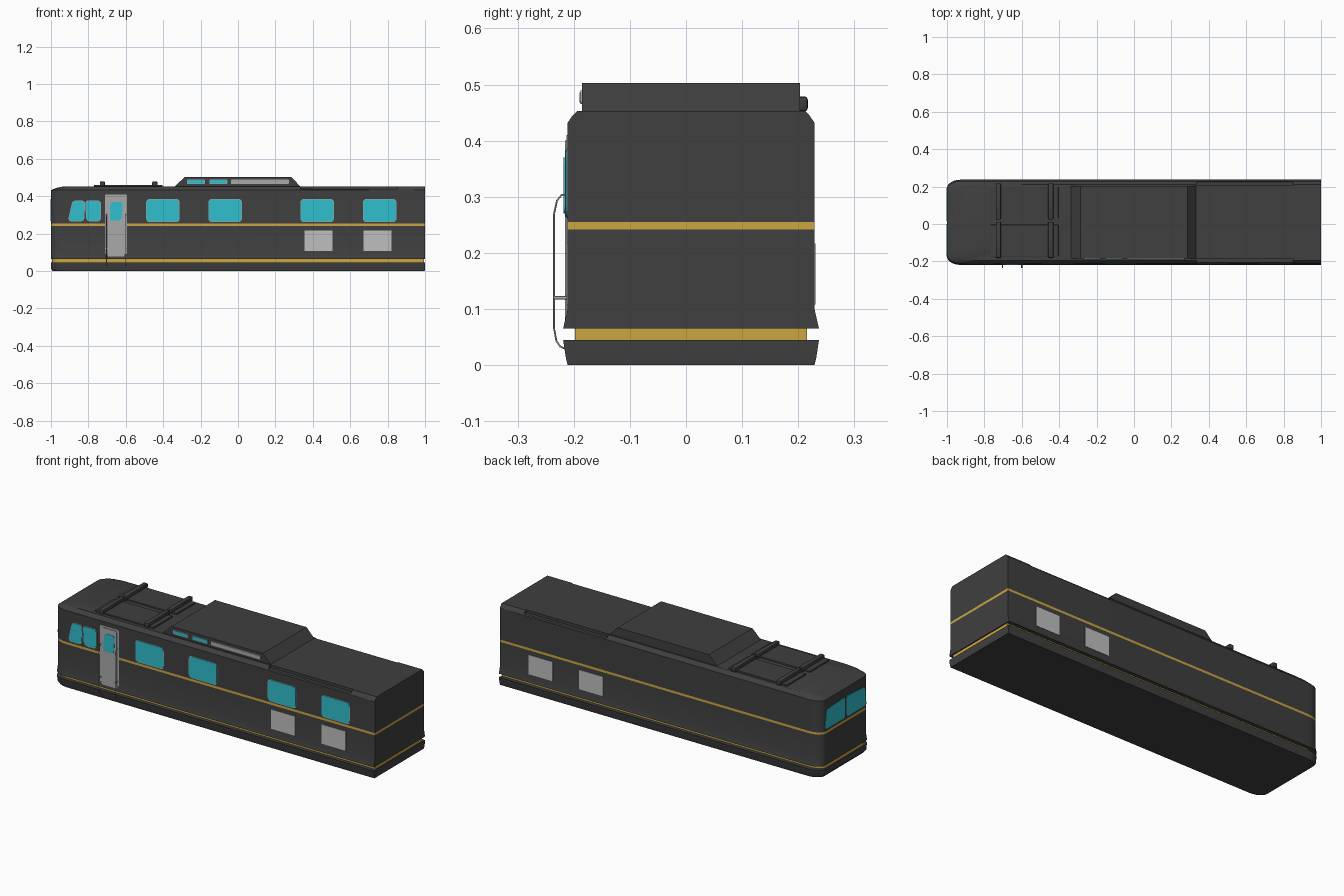
import bpy, bmesh, math
from mathutils import Vector

if "Cube" in bpy.data.objects:
    bpy.data.objects.remove(bpy.data.objects["Cube"])

CY = 0.009                      # body centre line in y
HY = 0.22                       # body half width
FRONT, BACK = CY - HY, CY + HY  # side wall planes


def material(name, rgb):
    m = bpy.data.materials.new(name)
    m.diffuse_color = (*rgb, 1)
    m.use_nodes = True
    m.node_tree.nodes["Principled BSDF"].inputs["Base Color"].default_value = m.diffuse_color
    return m


DARK = material("charcoal paint", (0.05, 0.05, 0.05))
GOLD = material("gold stripe", (0.60, 0.38, 0.055))
TEAL = material("teal glass", (0.03, 0.52, 0.62))
GREY = material("grey metal", (0.40, 0.40, 0.40))
VENT = material("light grey vent", (0.52, 0.52, 0.52))


def finish(name, bm, *mats):
    bmesh.ops.recalc_face_normals(bm, faces=bm.faces)
    me = bpy.data.meshes.new(name)
    bm.to_mesh(me)
    bm.free()
    ob = bpy.data.objects.new(name, me)
    bpy.context.collection.objects.link(ob)
    for m in mats:
        me.materials.append(m)
    return ob


def smooth(ob, angle=30):
    bpy.ops.object.select_all(action='DESELECT')
    ob.select_set(True)
    bpy.context.view_layer.objects.active = ob
    bpy.ops.object.shade_smooth_by_angle(angle=math.radians(angle))


def box(name, lo, hi, mat, bevel=0):
    bm = bmesh.new()
    bmesh.ops.create_cube(bm, size=1)
    for v in bm.verts:
        v.co = Vector([l + (c + 0.5) * (h - l) for c, l, h in zip(v.co, lo, hi)])
    if bevel:
        bmesh.ops.bevel(bm, geom=bm.edges[:], offset=bevel, segments=2,
                        profile=0.5, affect='EDGES')
    return finish(name, bm, mat)


def prism(name, pts, place, depth, mat, radius=0):
    """Extrude a 2D outline, placed in space by place(), optionally rounding corners."""
    bm = bmesh.new()
    f = bm.faces.new([bm.verts.new(place(u, z)) for u, z in pts])
    if radius:
        bmesh.ops.bevel(bm, geom=bm.verts[:], offset=radius, segments=4,
                        profile=0.5, affect='VERTICES')
    ext = bmesh.ops.extrude_face_region(bm, geom=bm.faces[:])
    bmesh.ops.translate(bm, vec=depth,
                        verts=[g for g in ext['geom'] if isinstance(g, bmesh.types.BMVert)])
    return finish(name, bm, mat)


def rect(a, b, c, d):
    return [(a, c), (b, c), (b, d), (a, d)]


def side_plate(name, pts, mat, out, radius=0, wall=FRONT):
    """Thin plate on a side wall, standing proud by out."""
    s = -1 if wall < 0 else 1
    return prism(name, pts, lambda x, z: (x, wall - s * 0.003, z),
                 (0, s * (0.003 + out), 0), mat, radius)


def grow(pts, d):
    cx = sum(p[0] for p in pts) / len(pts)
    cz = sum(p[1] for p in pts) / len(pts)
    return [(x + math.copysign(d, x - cx), z + math.copysign(d, z - cz)) for x, z in pts]


# Body: stacked outlines with rounded front corners and square rear
def outline(hy, xf, xb):
    half = [(xb, hy)]
    for i in range(7):
        a = math.pi / 2 * (1 + i / 6)
        half.append((xf + 0.075 + 0.075 * math.cos(a), hy - 0.045 + 0.045 * math.sin(a)))
    return half + [(x, -y) for x, y in reversed(half)]


levels = [(0, HY, -0.99, 0.998), (0.012, HY + 0.003, -1, 1), (0.045, HY + 0.008, -1, 1),
          (0.045, HY - 0.013, -0.995, 0.994), (0.065, HY - 0.013, -0.995, 0.994),
          (0.065, HY + 0.008, -1, 1), (0.1, HY, -1, 1), (0.242, HY, -1, 1),
          (0.255, HY, -1, 1), (0.432, HY, -1, 1), (0.445, HY - 0.009, -0.97, 1),
          (0.453, HY - 0.017, -0.93, 1)]
bm = bmesh.new()
rings = [[bm.verts.new((x, y + CY, z)) for x, y in outline(hy, xf, xb)]
         for z, hy, xf, xb in levels]
for k, (a, b) in enumerate(zip(rings, rings[1:])):
    for i in range(len(a)):
        j = (i + 1) % len(a)
        f = bm.faces.new((a[i], a[j], b[j], b[i]))
        f.material_index = 1 if k in (3, 7) else 0
bm.faces.new(rings[0])
bm.faces.new(rings[-1])
body = finish("coach_body", bm, DARK, GOLD)

# Shallow steps along both rear roof edges
for s, label in ((-1, "front"), (1, "back")):
    y0, y1 = sorted((CY + s * 0.197, CY + s * 0.26))
    cut = box(f"roof_step_cutter_{label}", (0.335, y0, 0.438), (0.85, y1, 0.5), DARK)
    cut.hide_render = True
    cut.hide_viewport = False
    cut.display_type = 'WIRE'
    mod = body.modifiers.new(f"roof_step_{label}", 'BOOLEAN')
    mod.operation, mod.object, mod.solver = 'DIFFERENCE', cut, 'EXACT'
    bpy.context.view_layer.objects.active = body
    bpy.ops.object.modifier_apply(modifier=mod.name)
    bpy.data.objects.remove(cut)
smooth(body, 25)

# Raised roof dome with its side windows and vent
DY = -0.185
prism("roof_dome", [(-0.34, 0.45), (0.335, 0.45), (0.285, 0.503), (-0.285, 0.503)],
      lambda x, z: (x, DY, z), (0, 0.388, 0), DARK)
for n, (a, b, m) in enumerate([(-0.27, -0.18, TEAL), (-0.15, -0.06, TEAL), (-0.035, 0.27, GREY)]):
    pts = rect(a, b, 0.468, 0.486)
    side_plate(f"dome_panel_frame_{n}", grow(pts, 0.003), GREY, 0.003, 0.006, DY)
    side_plate(f"dome_panel_{n}", pts, m, 0.005, 0.005, DY)

# Side windows with thin frames
windows = [[(-0.907, 0.268), (-0.825, 0.268), (-0.82, 0.375), (-0.882, 0.375)],
           [(-0.808, 0.268), (-0.735, 0.268), (-0.735, 0.375), (-0.815, 0.375)]]
windows += [rect(x, x + 0.173, 0.264, 0.383) for x in (-0.488, -0.155, 0.337, 0.671)]
for n, pts in enumerate(windows):
    side_plate(f"window_frame_{n}", grow(pts, 0.003), GREY, 0.002, 0.02)
    side_plate(f"window_glass_{n}", pts, TEAL, 0.004, 0.018)

# Split windscreen on the nose
for s, label in ((-1, "right"), (1, "left")):
    pts = [(CY + s * 0.008, 0.268), (CY + s * 0.185, 0.268),
           (CY + s * 0.17, 0.375), (CY + s * 0.008, 0.385)]
    prism(f"windscreen_{label}", pts, lambda y, z: (-0.995, y, z), (-0.007, 0, 0), TEAL, 0.012)

# Vents on both sides
for wall, label in ((FRONT, "front"), (BACK, "back")):
    for n, x in enumerate((0.355, 0.67)):
        side_plate(f"vent_{label}_{n}", rect(x, x + 0.15, 0.108, 0.217), VENT, 0.002, 0, wall)

# Door, its raised panel and window
side_plate("door_frame", rect(-0.712, -0.593, 0.072, 0.41), GREY, 0.002, 0.008)
side_plate("door_panel", rect(-0.699, -0.606, 0.078, 0.4), GREY, 0.005, 0.008)
side_plate("door_window", [(-0.686, 0.27), (-0.622, 0.27), (-0.616, 0.37), (-0.682, 0.37)],
           TEAL, 0.007, 0.015)


# Door handrails
def tube(name, pts, r):
    cu = bpy.data.curves.new(name, 'CURVE')
    cu.dimensions = '3D'
    cu.bevel_depth, cu.bevel_resolution, cu.use_fill_caps = r, 2, True
    sp = cu.splines.new('POLY')
    sp.points.add(len(pts) - 1)
    for p, c in zip(sp.points, pts):
        p.co = (*c, 1)
    cu.materials.append(GREY)
    ob = bpy.data.objects.new(name, cu)
    bpy.context.collection.objects.link(ob)
    bpy.ops.object.select_all(action='DESELECT')
    ob.select_set(True)
    bpy.context.view_layer.objects.active = ob
    bpy.ops.object.convert(target='MESH')
    smooth(bpy.context.object, 60)


rail = [(-0.21, 0.305), (-0.222, 0.303), (-0.23, 0.293), (-0.235, 0.27), (-0.235, 0.065),
        (-0.231, 0.043), (-0.224, 0.033), (-0.212, 0.028)]
for n, x in enumerate((-0.703, -0.6)):
    tube(f"handrail_{n}", [(x, y, z) for y, z in rail], 0.0016)
    tube(f"handrail_bracket_{n}", [(x, -0.236, 0.12), (x, -0.209, 0.12)], 0.003)

# Roof hatches with clamp bars
for n, (y0, y1) in enumerate(((-0.178, 0.0), (0.027, 0.205))):
    box(f"roof_hatch_{n}", (-0.77, y0 + 0.004, 0.45), (-0.405, y1 - 0.004, 0.461), DARK, 0.002)
    for k, x in enumerate((-0.725, -0.445)):
        smooth(box(f"hatch_bar_{n}_{k}", (x - 0.014, y0 - 0.004, 0.452),
                   (x + 0.014, y1 + 0.012, 0.479), DARK, 0.006))
